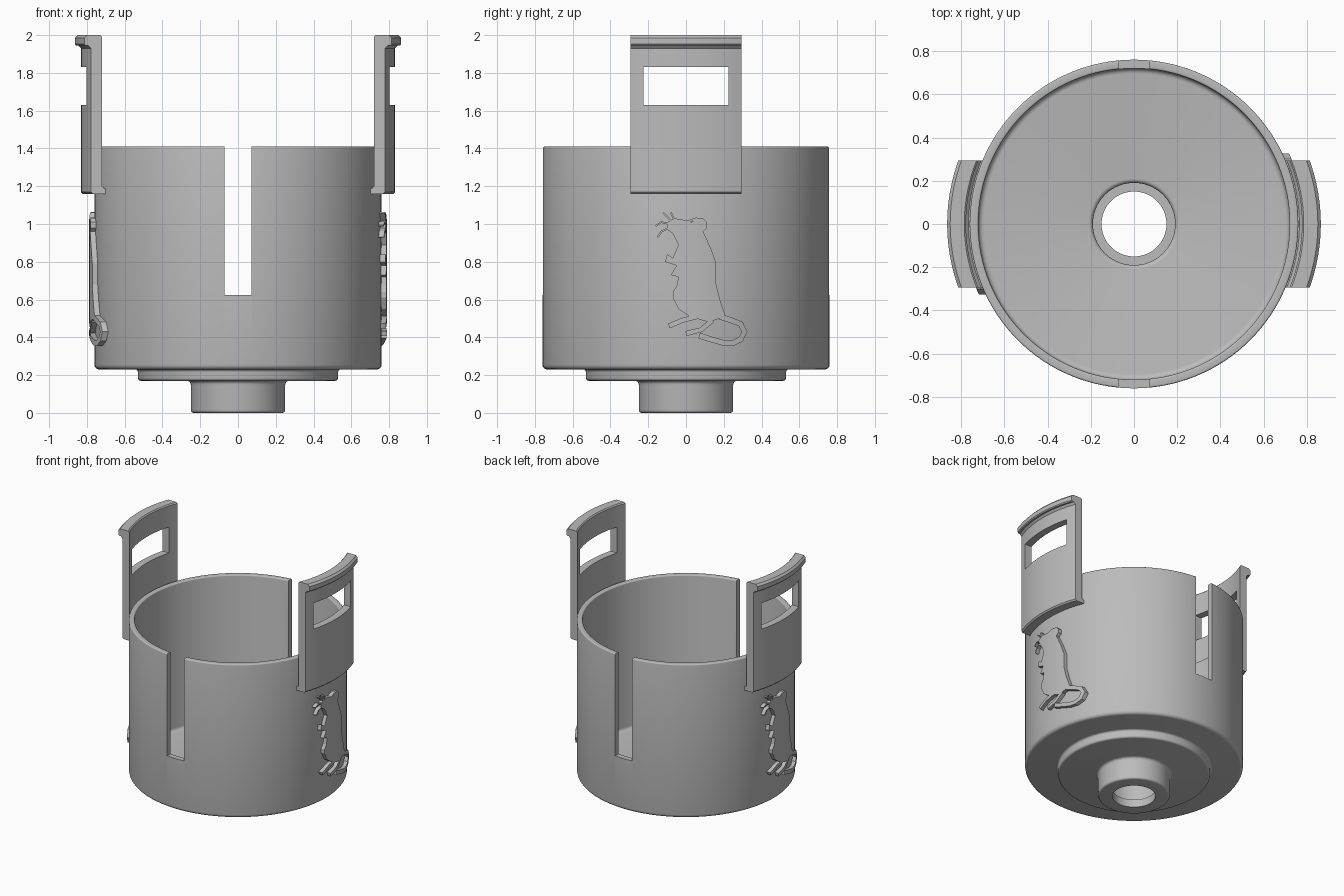
import bpy, bmesh, math
from mathutils import Matrix, Vector

cube = bpy.data.objects.get("Cube")
if cube:
    bpy.data.objects.remove(cube, do_unlink=True)

grey = bpy.data.materials.new("plain grey")
grey.use_nodes = True
GREY = (0.5, 0.5, 0.5, 1)
grey.diffuse_color = GREY
grey.node_tree.nodes["Principled BSDF"].inputs["Base Color"].default_value = GREY


def finish(bm, name, turn=0.0):
    """Turn a bmesh into a named grey object, rotated about z."""
    bmesh.ops.recalc_face_normals(bm, faces=bm.faces)
    bm.transform(Matrix.Rotation(turn, 4, "Z"))
    mesh = bpy.data.meshes.new(name)
    bm.to_mesh(mesh)
    bm.free()
    mesh.materials.append(grey)
    obj = bpy.data.objects.new(name, mesh)
    bpy.context.collection.objects.link(obj)
    return obj


def activate(obj):
    bpy.ops.object.select_all(action="DESELECT")
    obj.select_set(True)
    bpy.context.view_layer.objects.active = obj


def smooth(obj):
    activate(obj)
    bpy.ops.object.shade_smooth_by_angle(angle=math.radians(32))


def cut_box(obj, low, high):
    """Cut a box-shaped opening through an object."""
    bm = bmesh.new()
    bmesh.ops.create_cube(bm, size=1)
    low, high = Vector(low), Vector(high)
    for v in bm.verts:
        v.co = (low + high) / 2 + v.co * (high - low)
    cutter = finish(bm, "cutter")
    cutter.hide_render = True
    mod = obj.modifiers.new("opening", "BOOLEAN")
    mod.operation, mod.solver, mod.object = "DIFFERENCE", "EXACT", cutter
    activate(obj)
    bpy.ops.object.modifier_apply(modifier=mod.name)
    bpy.data.objects.remove(cutter, do_unlink=True)


def sweep(rings, closed):
    """Skin a list of closed point rings."""
    bm = bmesh.new()
    loops = [[bm.verts.new(p) for p in ring] for ring in rings]
    n = len(loops[0])
    for i in range(len(loops) if closed else len(loops) - 1):
        a, b = loops[i], loops[(i + 1) % len(loops)]
        for j in range(n):
            k = (j + 1) % n
            bm.faces.new((a[j], a[k], b[k], b[j]))
    if not closed:
        bm.faces.new(loops[0])
        bm.faces.new(loops[-1])
    return bm


def fillet(r, z, size, start):
    """Quarter-circle profile points about a centre, from a start angle."""
    return [(r + size * math.cos(math.radians(start + t)),
             z + size * math.sin(math.radians(start + t))) for t in (0, 22, 45, 68, 90)]


# Cup body with stepped base, hub and bore
profile = [(0.15, 0)]
profile += fillet(0.235, 0.015, 0.015, -90)
profile += fillet(0.27, 0.15, 0.02, 90)[::-1]
profile += fillet(0.515, 0.185, 0.015, -90)
profile += fillet(0.545, 0.215, 0.015, 90)[::-1]
profile += fillet(0.735, 0.255, 0.025, -90)
profile += fillet(0.752, 1.402, 0.008, 0)
profile += fillet(0.728, 1.402, 0.008, 90)
profile += fillet(0.695, 0.305, 0.025, -90)[::-1]
profile += fillet(0.21, 0.26, 0.02, 90)
profile += [(0.19, 0.06), (0.15, 0.06)]
SEG = 128
rings = []
for i in range(SEG):
    a = math.tau * i / SEG
    rings.append([(r * math.cos(a), r * math.sin(a), z) for r, z in profile])
cup = finish(sweep(rings, True), "cup_body")
cut_box(cup, (-0.0725, -1, 0.625), (0.0725, 1, 1.7))
smooth(cup)

# Curved clip tabs with a top lip and a window
tab_profile = [(0.74, 1.16), (0.822, 1.16), (0.832, 1.17), (0.832, 1.93), (0.845, 1.945),
               (0.858, 1.945), (0.864, 1.952), (0.864, 1.985), (0.85, 2.0), (0.785, 2.0),
               (0.777, 1.992), (0.777, 1.2), (0.765, 1.188), (0.74, 1.188)]
HALF, STEPS = 0.293, 20
for side, turn in (("left", 0), ("right", math.pi)):
    rings = []
    for i in range(STEPS + 1):
        y = HALF * (2 * i / STEPS - 1)
        rings.append([(math.sqrt(r * r - y * y), y, z) for r, z in tab_profile])
    tab = finish(sweep(rings, False), side + "_clip_tab", turn)
    cut_box(tab, (-1, -0.225, 1.63), (1, 0.225, 1.83))
    smooth(tab)


# Raised animal emblem, wrapped on the cup wall
def add_plate(bm, outline):
    """Extrude a side outline and wrap it round the cup."""
    part = bmesh.new()
    face = part.faces.new([part.verts.new((0, y / 100, z / 100)) for y, z in outline])
    new = bmesh.ops.extrude_face_region(part, geom=[face])["geom"]
    for v in new:
        if isinstance(v, bmesh.types.BMVert):
            v.co.x = 1
    for i in range(-8, 18):
        bmesh.ops.bisect_plane(part, geom=part.verts[:] + part.edges[:] + part.faces[:],
                               plane_co=(0, i * 0.02, 0), plane_no=(0, 1, 0))
    for v in part.verts:
        r = 0.788 if v.co.x > 0.5 else 0.745
        v.co.x = math.sqrt(r * r - v.co.y ** 2)
    bmesh.ops.recalc_face_normals(part, faces=part.faces)
    mesh = bpy.data.meshes.new("part")
    part.to_mesh(mesh)
    part.free()
    bm.from_mesh(mesh)
    bpy.data.meshes.remove(mesh)


def strip(path, wide):
    """Outline of a band following a path."""
    pts = [Vector(p) for p in path]
    one, two = [], []
    for i, p in enumerate(pts):
        d = (pts[min(i + 1, len(pts) - 1)] - pts[max(i - 1, 0)]).normalized()
        side = Vector((-d.y, d.x)) * wide / 2
        one.append(p + side)
        two.append(p - side)
    return one + two[::-1]


body = [(-10, 101), (-6, 103), (0, 102), (3, 101), (6, 103), (9, 103), (11, 101), (11, 98),
        (9, 96), (11, 92), (14, 85), (16, 79), (16, 68), (18, 60), (21, 51), (12, 48), (2, 51),
        (-4, 55), (-7, 61), (-7, 64), (-5, 67), (-4, 72), (-8, 73), (-5, 78), (-11, 80),
        (-10, 84), (-7, 82), (-4, 89), (-7, 95), (-10, 97)]
bands = [
    ([(18, 51), (24, 49), (29, 47), (31, 43), (29, 39), (25, 37), (20, 37), (13, 39), (7, 41)], 3),
    ([(6, 51), (-2, 49), (-9, 46)], 2.6),
    ([(14, 49), (8, 44), (0, 42)], 2.6),
    ([(-9, 100), (-13, 101), (-16, 99)], 0.9),
    ([(-9, 98), (-13, 96), (-15, 93)], 0.9),
    ([(-8, 102), (-10, 104), (-12, 106)], 0.9),
    ([(-6, 102), (-7, 104), (-8, 106)], 0.9),
    ([(0, 101), (3, 102), (6, 103)], 1.2),
]
for side, turn in (("left", 0), ("right", math.pi)):
    bm = bmesh.new()
    for outline in [body] + [strip(p, w) for p, w in bands]:
        add_plate(bm, outline)
    finish(bm, side + "_animal_emblem", turn)
